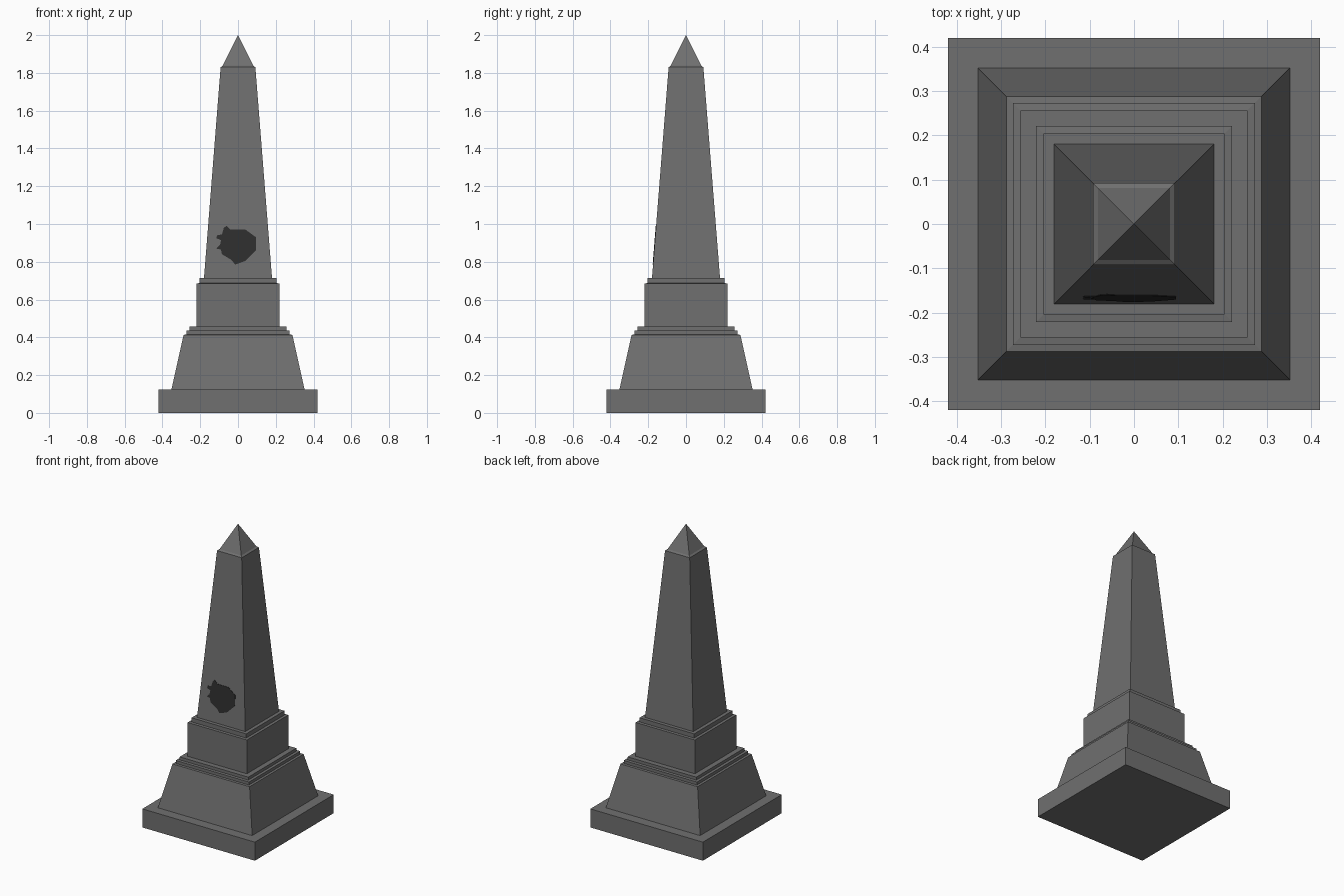
import bpy, bmesh

if "Cube" in bpy.data.objects:
    bpy.data.objects.remove(bpy.data.objects["Cube"])


def material(name, value):
    m = bpy.data.materials.new(name)
    m.diffuse_color = (value, value, value, 1)
    m.use_nodes = True
    m.node_tree.nodes["Principled BSDF"].inputs["Base Color"].default_value = m.diffuse_color
    return m


stone = material("grey stone", 0.16)
dark = material("dark emblem", 0.027)


def add_object(name, bm, mat):
    bmesh.ops.recalc_face_normals(bm, faces=bm.faces)
    me = bpy.data.meshes.new(name)
    bm.to_mesh(me)
    bm.free()
    me.materials.append(mat)
    ob = bpy.data.objects.new(name, me)
    bpy.context.collection.objects.link(ob)
    return ob


def square_stack(name, profile):
    """Stack of square rings (half width, height), closed at both ends."""
    bm = bmesh.new()
    rings = []
    for r, z in profile:
        if r == 0:
            rings.append([bm.verts.new((0, 0, z))] * 4)
        else:
            rings.append([bm.verts.new((sx * r, sy * r, z))
                          for sx, sy in ((-1, -1), (1, -1), (1, 1), (-1, 1))])
    for a, b in zip(rings, rings[1:]):
        for i in range(4):
            j = (i + 1) % 4
            quad = [a[i], a[j], b[j]]
            if b[i] is not b[j]:
                quad.append(b[i])
            bm.faces.new(quad)
    bm.faces.new(rings[0][::-1])
    if profile[-1][0] > 0:
        bm.faces.new(rings[-1])
    return add_object(name, bm, stone)


# Plinth, sloped base with its steps, block, and tapered shaft with pointed cap
square_stack("plinth", [(0.42, 0), (0.42, 0.125)])
square_stack("sloped_base", [(0.352, 0.125), (0.288, 0.413), (0.273, 0.415),
                             (0.273, 0.435), (0.256, 0.437), (0.256, 0.457)])
square_stack("block", [(0.221, 0.457), (0.221, 0.685), (0.204, 0.687), (0.204, 0.715)])
square_stack("shaft", [(0.18, 0.715), (0.092, 1.83), (0.081, 1.838), (0, 2.0)])

# Dark emblem: thin plate lying on the sloping front face of the shaft
outline = [(-.06, .99), (-.04, .97), (.04, .97), (.095, .93), (.095, .86), (.04, .805),
           (-.015, .785), (-.035, .81), (-.085, .84), (-.09, .865), (-.115, .87),
           (-.095, .89), (-.09, .915), (-.115, .925), (-.11, .94), (-.085, .945),
           (-.075, .98)]


def shaft_y(z):
    return -(0.18 - 0.088 * (z - 0.715) / 1.115)


bm = bmesh.new()
front = [bm.verts.new((x, shaft_y(z) - 0.002, z)) for x, z in outline]
back = [bm.verts.new((x, shaft_y(z) + 0.002, z)) for x, z in outline]
bm.faces.new(front)
bm.faces.new(back[::-1])
for i in range(len(outline)):
    j = (i + 1) % len(outline)
    bm.faces.new((front[j], front[i], back[i], back[j]))
add_object("front_emblem", bm, dark)
